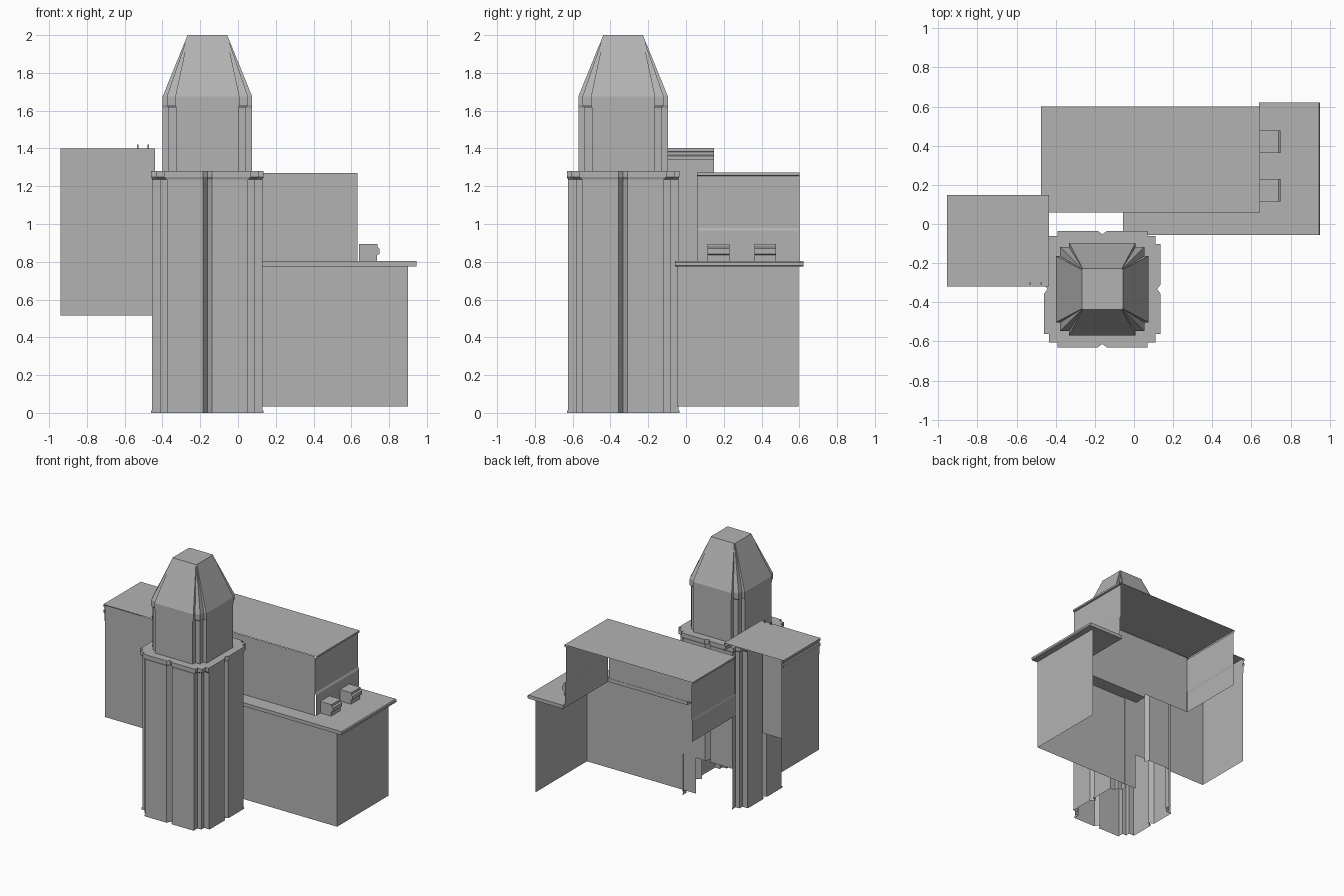
import bpy, bmesh
from math import cos, sin, pi

if "Cube" in bpy.data.objects:
    bpy.data.objects.remove(bpy.data.objects["Cube"])

stone = bpy.data.materials.new("grey_stone")
stone.use_nodes = True
colour = (0.45, 0.45, 0.45, 1)
stone.diffuse_color = colour
stone.node_tree.nodes["Principled BSDF"].inputs["Base Color"].default_value = colour


def finish(name, bm):
    mesh = bpy.data.meshes.new(name)
    bm.to_mesh(mesh)
    bm.free()
    mesh.materials.append(stone)
    obj = bpy.data.objects.new(name, mesh)
    bpy.context.collection.objects.link(obj)
    return obj


def loft(name, rings, closed=True, cap_top=False, cap_bottom=False, skip=()):
    """Skin matching rings of points; skip holds (layer, edge) openings."""
    bm = bmesh.new()
    rows = [[bm.verts.new(p) for p in ring] for ring in rings]
    n = len(rows[0])
    for layer, (low, high) in enumerate(zip(rows, rows[1:])):
        for i in range(n if closed else n - 1):
            if (layer, i) not in skip:
                j = (i + 1) % n
                bm.faces.new((low[i], low[j], high[j], high[i]))
    if cap_top:
        bm.faces.new(rows[-1])
    if cap_bottom:
        bm.faces.new(rows[0][::-1])
    return finish(name, bm)


def walls(name, path, z0, z1, closed=False, caps=False):
    rings = [[(x, y, z) for x, y in path] for z in (z0, z1)]
    return loft(name, rings, closed, caps, caps)


def profile_along_y(name, profile, y0, y1, closed=False):
    """Sweep an x/z profile along y."""
    rings = [[(x, y, z) for x, z in profile] for y in (y0, y1)]
    return loft(name, rings, closed, closed, closed)


def stepped_plan(z, half, main, mid, groove=0.0, centre=(-0.162, -0.333)):
    """Square plan with stepped corners and a notch in the middle of each side."""
    side = [(half, -0.024), (half - groove, 0), (half, 0.024), (half, main),
            (mid, main), (mid, mid), (main, mid), (main, half)]
    pts = []
    for k in range(4):
        c, s = round(cos(k * pi / 2)), round(sin(k * pi / 2))
        pts += [(centre[0] + c * x - s * y, centre[1] + s * x + c * y, z) for x, y in side]
    return pts


# Tower body: grooved walls, open low on the back
low = dict(half=0.292, main=0.215, mid=0.25, groove=0.035)
rim = dict(half=0.298, main=0.23, mid=0.272, groove=0.018)
loft("tower_body",
     [stepped_plan(0, **low), stepped_plan(0.32, **low), stepped_plan(1.235, **low),
      stepped_plan(1.25, **rim), stepped_plan(1.28, **rim)],
     cap_top=True, skip=[(0, i) for i in range(7, 11)])
# Tower foot: slightly wider base strip
loft("tower_foot", [stepped_plan(z, 0.298, 0.215, 0.25, 0.035) for z in (0, 0.012)],
     skip=[(0, i) for i in range(7, 11)])

# Upper shaft and tapered roof
loft("tower_shaft_and_roof",
     [stepped_plan(1.28, 0.237, 0.165, 0.205),
      stepped_plan(1.615, 0.237, 0.165, 0.205),
      stepped_plan(1.63, 0.237, 0.17, 0.215),
      stepped_plan(1.675, 0.237, 0.17, 0.215),
      stepped_plan(2.0, 0.105, 0.1, 0.1025)], cap_top=True)

# West block: two walls, roof and moulded cornices
walls("west_block_walls", [(-0.94, 0.148), (-0.94, -0.32), (-0.44, -0.32)], 0.515, 1.4)
bm = bmesh.new()
bm.faces.new([bm.verts.new((x, y, 1.402)) for x, y in
              ((-0.955, -0.32), (-0.435, -0.32), (-0.435, 0.148), (-0.955, 0.148))])
finish("west_block_roof", bm)
moulding = [(0, 1.27), (0.006, 1.28), (0.006, 1.33), (0.012, 1.34), (0.012, 1.36),
            (0.004, 1.365), (0.004, 1.38), (0.015, 1.385), (0.015, 1.402)]
profile_along_y("west_cornice", [(-0.94 - d, z) for d, z in moulding], -0.32, 0.148)
profile_along_y("east_cornice", [(-0.45 + d, z) for d, z in moulding[3:]], -0.32, 0.148)
for x in (-0.53, -0.475):
    walls("roof_stub", [(x - 0.004, -0.31), (x + 0.004, -0.31), (x + 0.004, -0.3),
                        (x - 0.004, -0.3)], 1.4, 1.42, True, True)

# Podium: front and side walls under an L-shaped terrace
walls("podium_walls", [(-0.055, -0.047), (0.9, -0.047), (0.9, 0.595)], 0.035, 0.785)
walls("podium_terrace", [(-0.055, -0.057), (0.945, -0.057), (0.945, 0.622), (0.64, 0.622),
                         (0.64, 0.06), (-0.055, 0.06)], 0.775, 0.803, True, True)
profile_along_y("terrace_edge", [(0.945, 0.775), (0.951, 0.781), (0.951, 0.797),
                                 (0.945, 0.803)], -0.057, 0.622)

# Rear slab block: open at the back and below
west, east, front, back = -0.47, 0.632, 0.058, 0.6
walls("slab_front_wall", [(west, front), (east, front)], 0.803, 1.27)
ledge = [(0.008, 0.803), (0.008, 0.965), (0, 0.98), (0, 1.255), (0.013, 1.258), (0.013, 1.272)]
profile_along_y("slab_east_wall", [(east + d, z) for d, z in ledge], front, back)
profile_along_y("slab_west_wall", [(west - d * 0.5, z) for d, z in ledge], front, back)
bm = bmesh.new()
bm.faces.new([bm.verts.new((x, y, 1.272)) for x, y in
              ((west - 0.006, front), (east + 0.013, front),
               (east + 0.013, back), (west - 0.006, back))])
finish("slab_roof", bm)

# Two small rooftop units on the terrace
unit = [(0.64, 0.803), (0.735, 0.803), (0.735, 0.835), (0.75, 0.842), (0.75, 0.87),
        (0.738, 0.878), (0.738, 0.895), (0.64, 0.895)]
for y in (0.115, 0.362):
    profile_along_y("rooftop_unit", unit, y, y + 0.115, True)

# Consistent outward normals on every part
for obj in bpy.context.collection.objects:
    if obj.type == "MESH":
        bm = bmesh.new()
        bm.from_mesh(obj.data)
        bmesh.ops.recalc_face_normals(bm, faces=bm.faces)
        bm.to_mesh(obj.data)
        bm.free()
